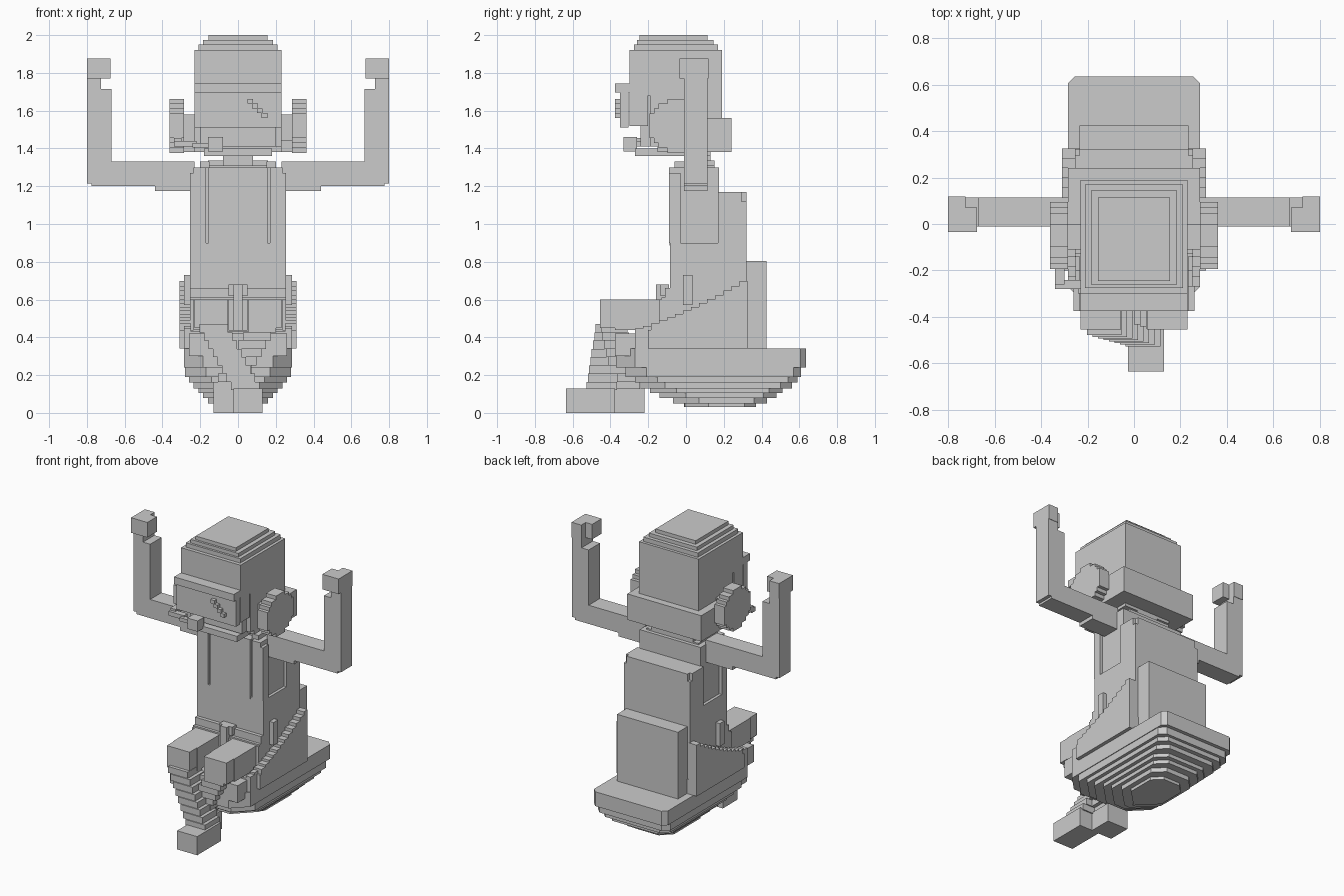
import bpy, bmesh, math


def build(name, boxes, mirror=False):
    """One object from boxes given as (x0, x1, y0, y1, z0, z1)."""
    bm = bmesh.new()
    for x0, x1, y0, y1, z0, z1 in boxes:
        for s in ((1, -1) if mirror else (1,)):
            vs = bmesh.ops.create_cube(bm, size=1)["verts"]
            for v in vs:
                v.co = (s * (x0 + x1) / 2 + v.co.x * (x1 - x0),
                        (y0 + y1) / 2 + v.co.y * (y1 - y0),
                        (z0 + z1) / 2 + v.co.z * (z1 - z0))
    return finish(name, bm)


def finish(name, bm):
    bmesh.ops.recalc_face_normals(bm, faces=bm.faces)
    me = bpy.data.meshes.new(name)
    bm.to_mesh(me)
    bm.free()
    ob = bpy.data.objects.new(name, me)
    bpy.context.collection.objects.link(ob)
    return ob


def prism(bm, pts, z0, z1):
    """Extrude a plan outline from z0 to z1."""
    f = bm.faces.new([bm.verts.new((x, y, z0)) for x, y in pts])
    new = bmesh.ops.extrude_face_region(bm, geom=[f])["geom"]
    for v in new:
        if isinstance(v, bmesh.types.BMVert):
            v.co.z = z1


# Stepped rounded base: half width, front y, back y, z range, corner chamfer
layers = [(.285, -.37, .635, .24, .34, .03), (.28, -.32, .61, .19, .24, .04),
          (.26, -.27, .59, .16, .19, .05), (.235, -.24, .56, .13, .16, .06),
          (.21, -.19, .51, .105, .13, .07), (.185, -.14, .48, .08, .105, .07),
          (.16, -.07, .43, .05, .08, .07), (.125, -.01, .37, .03, .05, .06)]
bm = bmesh.new()
for w, f, b, z0, z1, c in layers:
    fc = c + .07
    prism(bm, [(-w, f + fc), (-w + fc, f), (w - fc, f), (w, f + fc),
               (w, b - c), (w - c, b), (-w + c, b), (-w, b - c)], z0, z1)
finish("rounded_base", bm)

# Lower body with side walls that rise in steps toward the back
build("lower_body", [(-.31, .31, -.2, .325, .34, .44),
                     (-.285, .285, -.27, -.2, .34, .43),
                     (-.26, .26, -.375, -.27, .3, .42),
                     (-.255, .255, -.14, .32, .44, .6)])
steps = []
n = 14
for i in range(n):
    y = -.27 + i * .595 / n
    t = (i + .5) / n
    steps.append((.25, .31 if i > 1 else .285, y, y + .595 / n,
                  .40, .44 + .27 * (.65 * t + .35 * t ** 2)))
build("side_wall", steps, True)
build("seat_back", [(-.235, .235, .32, .425, .34, .805)])
build("side_buckle", [(.25, .285, -.015, .035, .57, .73)], True)

# Torso, chest panel and pack
build("torso", [(-.255, .255, -.085, .32, .55, .9),
                (-.235, .235, -.07, .175, .9, 1.3),
                (-.155, .155, -.088, -.06, .885, 1.3),
                (-.255, .255, -.11, .0, .55, .66),
                (-.255, .255, -.13, .0, .55, .61)])
build("vest_strap", [(.17, .235, -.09, -.05, .9, 1.3),
                     (.2, .255, -.09, -.03, .9, 1.27),
                     (.15, .2, -.06, .1, 1.3, 1.33)], True)
build("back_pack", [(-.255, .255, .17, .32, .6, 1.12),
                    (-.235, .235, .17, .32, 1.12, 1.17),
                    (-.255, .255, .17, .295, 1.12, 1.17)])
build("belt_buckle", [(-.05, .05, -.135, -.09, .62, .68),
                      (-.025, .025, -.16, -.09, .4, .68)])
build("collar", [(-.2, .2, -.03, .15, 1.29, 1.31),
                 (-.16, .16, .02, .15, 1.31, 1.335),
                 (-.08, .08, -.01, .13, 1.3, 1.40)])

# Raised arms and hands
build("arm", [(.23, .8, -.01, .115, 1.215, 1.33),
              (.23, .44, -.01, .115, 1.175, 1.24),
              (.44, .775, -.01, .115, 1.2, 1.24),
              (.67, .8, -.01, .115, 1.22, 1.715),
              (.725, .8, -.01, .115, 1.7, 1.78)], True)
build("hand", [(.675, .8, -.035, .07, 1.77, 1.875),
               (.725, .8, .06, .118, 1.77, 1.875)], True)

# Thighs, crossed shins and feet
build("thigh", [(.05, .235, -.375, -.09, .44, .6),
                (.055, .23, -.455, -.2, .45, .6)], True)


def shin(name, a, b, count, w, d):
    boxes = []
    for i in range(count):
        t = (i + .5) / count
        x = a[0] + (b[0] - a[0]) * t
        y = a[1] + (b[1] - a[1]) * t
        z1 = a[2] + (b[2] - a[2]) * i / count
        z0 = a[2] + (b[2] - a[2]) * (i + 1) / count
        boxes.append((x - w, x + w, y - d, y + d, z0, z1))
    build(name, boxes)


shin("front_shin", (-.14, -.395, .47), (.05, -.45, .12), 8, .075, .08)
shin("rear_shin", (.14, -.385, .47), (-.07, -.31, .12), 8, .075, .07)
build("front_foot", [(-.025, .13, -.635, -.375, 0, .13)])
build("rear_foot", [(-.13, .03, -.38, -.22, 0, .13)])

# Helmet with stepped crown
build("helmet", [(-.23, .23, -.3, .19, 1.68, 1.92),
                 (-.23, .23, -.19, .19, 1.41, 1.68),
                 (-.21, .21, -.275, .17, 1.92, 1.95),
                 (-.185, .185, -.26, .145, 1.95, 1.975),
                 (-.155, .155, -.245, .115, 1.975, 2.0)])
build("face", [(-.2, .2, -.24, -.15, 1.41, 1.7),
               (-.18, .18, -.27, .13, 1.36, 1.40),
               (-.23, .23, -.15, .15, 1.38, 1.42)])
build("neck_guard", [(-.285, .285, .1, .24, 1.38, 1.56),
                     (-.285, -.22, -.02, .12, 1.38, 1.56),
                     (.22, .285, -.02, .12, 1.38, 1.56)])

# Visor with brim and stepped glint
build("visor", [(-.23, .23, -.375, -.28, 1.695, 1.745),
                (-.23, .23, -.35, -.305, 1.51, 1.7),
                (-.23, -.19, -.3, -.2, 1.52, 1.68),
                (.19, .23, -.3, -.2, 1.52, 1.68)])
build("visor_glint", [(.05 + i * .025, .08 + i * .025, -.375, -.34,
                       1.637 - i * .025, 1.662 - i * .025) for i in range(4)])

# Round stepped ear cups
cup = []
r, rows = .143, 11
for i in range(rows):
    z = -r + (i + .5) * 2 * r / rows
    h = math.sqrt(r * r - z * z)
    h = round(h / .024) * .024
    cup.append((.285, .362, -.05 - h, -.05 + h,
                1.52 + z - r / rows, 1.52 + z + r / rows))
cup.append((.22, .29, -.11, .0, 1.44, 1.58))
build("ear_cup", cup, True)

# Microphone on its boom
build("microphone", [(-.16, -.08, -.33, -.26, 1.385, 1.46),
                     (-.24, -.15, -.3, -.265, 1.405, 1.43),
                     (-.34, -.22, -.28, -.24, 1.41, 1.44),
                     (-.34, -.3, -.26, -.14, 1.42, 1.455)])
